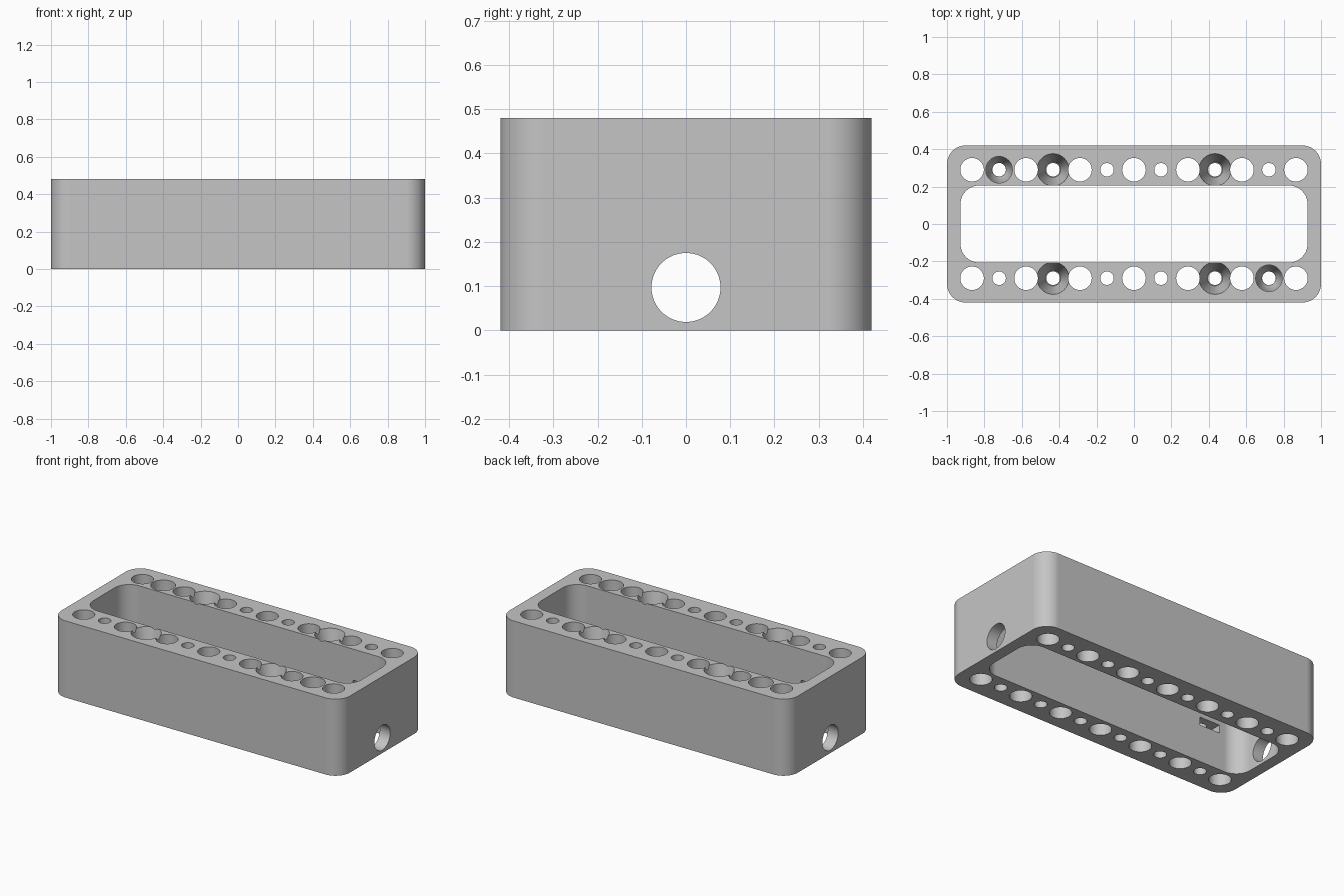
import bpy, bmesh, math
from mathutils import Matrix, Vector

old = bpy.data.objects.get("Cube")
if old:
    bpy.data.objects.remove(old, do_unlink=True)

HEIGHT = 0.48
PITCH = 0.1443      # spacing of the hole grid
ROW = 0.29          # distance of each hole row from the centre line

grey = bpy.data.materials.new("plain_grey")
grey.use_nodes = True
grey.diffuse_color = (0.56, 0.56, 0.56, 1)
grey.node_tree.nodes["Principled BSDF"].inputs["Base Color"].default_value = (0.56, 0.56, 0.56, 1)


def make_object(name, bm):
    bmesh.ops.recalc_face_normals(bm, faces=bm.faces)
    mesh = bpy.data.meshes.new(name)
    bm.to_mesh(mesh)
    bm.free()
    mesh.materials.append(grey)
    obj = bpy.data.objects.new(name, mesh)
    bpy.context.collection.objects.link(obj)
    return obj


def rounded_prism(name, half_x, half_y, radius, z0, z1, steps=12):
    """Upright prism with a rounded rectangular outline."""
    bm = bmesh.new()
    ring = []
    for quarter, (sx, sy) in enumerate([(1, 1), (-1, 1), (-1, -1), (1, -1)]):
        for i in range(steps + 1):
            a = math.pi / 2 * (quarter + i / steps)
            ring.append(bm.verts.new((sx * (half_x - radius) + radius * math.cos(a),
                                      sy * (half_y - radius) + radius * math.sin(a), z0)))
    base = bm.faces.new(ring)
    top = bmesh.ops.extrude_face_region(bm, geom=[base])
    bmesh.ops.translate(bm, vec=(0, 0, z1 - z0),
                        verts=[v for v in top["geom"] if isinstance(v, bmesh.types.BMVert)])
    return make_object(name, bm)


def turned(bm, x, y, profile, sides=48):
    """Closed round solid from (radius, z) pairs listed from bottom to top."""
    rings = [[bm.verts.new((x + r * math.cos(math.tau * i / sides),
                            y + r * math.sin(math.tau * i / sides), z))
              for i in range(sides)] for r, z in profile]
    bm.faces.new(rings[0])
    bm.faces.new(rings[-1])
    for low, high in zip(rings, rings[1:]):
        for i in range(sides):
            j = (i + 1) % sides
            bm.faces.new((low[i], low[j], high[j], high[i]))


def cut(target, cutter):
    mod = target.modifiers.new("cut", "BOOLEAN")
    mod.operation = "DIFFERENCE"
    mod.solver = "EXACT"
    mod.object = cutter
    bpy.context.view_layer.objects.active = target
    bpy.ops.object.modifier_apply(modifier=mod.name)
    bpy.data.objects.remove(cutter, do_unlink=True)


# Main block with the open centre
block = rounded_prism("drilled_block", 1.0, 0.42, 0.1, 0, HEIGHT)
cut(block, rounded_prism("cavity_cutter", 0.928, 0.206, 0.1, -0.1, HEIGHT + 0.1))

# Alternating large and small through holes in both rows
bm = bmesh.new()
for side in (-1, 1):
    for k in range(-6, 7):
        radius = 0.063 if k % 2 == 0 else 0.036
        turned(bm, k * PITCH, side * ROW, [(radius, -0.1), (radius, HEIGHT + 0.1)])
cut(block, make_object("hole_cutter", bm))

# Tapered screw seats, four wide and two deep counterbored ones
bm = bmesh.new()
for side in (-1, 1):
    for k in (-3, 3):
        turned(bm, k * PITCH, side * ROW, [(0.041, 0.28), (0.086, HEIGHT), (0.086, HEIGHT + 0.1)])
    turned(bm, -side * 5 * PITCH, side * ROW,
           [(0.037, 0.17), (0.071, 0.24), (0.071, HEIGHT + 0.1)])
cut(block, make_object("screw_seat_cutter", bm))

# Hexagonal nut slots opening into the cavity
bm = bmesh.new()
for side in (-1, 1):
    r, half = 0.081, 0.07
    outline = [(-half, -0.15), (half, -0.15), (half, r / 2), (0, r), (-half, r / 2)]
    low, high = [[bm.verts.new((side * (5 * PITCH + u), side * (ROW + v), z)) for u, v in outline]
                 for z in (0.235, 0.285)]
    bm.faces.new(low)
    bm.faces.new(high)
    for i in range(5):
        j = (i + 1) % 5
        bm.faces.new((low[i], low[j], high[j], high[i]))
cut(block, make_object("nut_slot_cutter", bm))

# Round bore through both end walls
bm = bmesh.new()
bmesh.ops.create_cone(bm, cap_ends=True, segments=64, radius1=0.078, radius2=0.078, depth=2.4,
                      matrix=Matrix.Translation((0, 0, 0.097)) @ Matrix.Rotation(math.pi / 2, 4, "Y"))
cut(block, make_object("end_bore_cutter", bm))

# Crisp edges with smooth rounded surfaces
bpy.ops.object.select_all(action="DESELECT")
block.select_set(True)
bpy.context.view_layer.objects.active = block
bpy.ops.object.shade_smooth_by_angle(angle=math.radians(30))
weighted = block.modifiers.new("weighted_normals", "WEIGHTED_NORMAL")
weighted.keep_sharp = True
